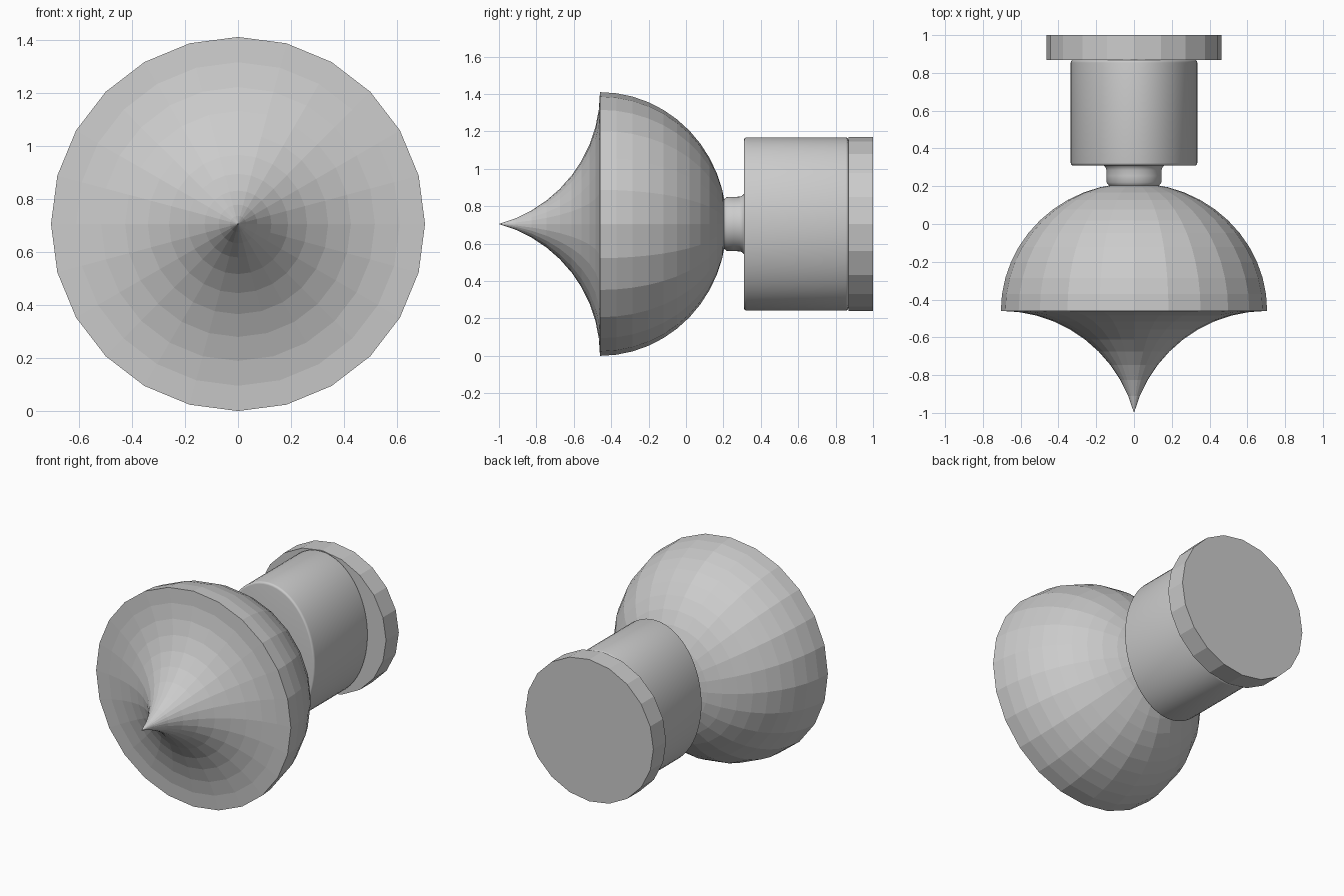
import bpy, bmesh
from math import sin, cos, pi, radians

if "Cube" in bpy.data.objects:
    bpy.data.objects.remove(bpy.data.objects["Cube"])

CZ = 0.705  # height of the shared axis, which runs along y


def lathe(name, profile, sides, x_scale=1.0, smooth=False):
    """Spin (radius, y) points, listed front to back, around the y axis."""
    bm = bmesh.new()
    rings = []
    for r, y in profile:
        if r < 1e-5:
            rings.append([bm.verts.new((0, y, CZ))])
        else:
            rings.append([bm.verts.new((r * x_scale * sin(2 * pi * i / sides), y,
                                        CZ + r * cos(2 * pi * i / sides)))
                          for i in range(sides)])
    for a, b in zip(rings, rings[1:]):
        for i in range(sides):
            j = (i + 1) % sides
            if len(a) == 1:
                bm.faces.new((a[0], b[i], b[j]))
            elif len(b) == 1:
                bm.faces.new((a[i], b[0], a[j]))
            else:
                bm.faces.new((a[i], b[i], b[j], a[j]))
    for ring in (rings[0], rings[-1]):
        if len(ring) > 1:
            bm.faces.new(ring)
    bmesh.ops.recalc_face_normals(bm, faces=bm.faces)
    mesh = bpy.data.meshes.new(name)
    bm.to_mesh(mesh)
    bm.free()
    ob = bpy.data.objects.new(name, mesh)
    bpy.context.collection.objects.link(ob)
    if smooth:
        bpy.ops.object.select_all(action='DESELECT')
        ob.select_set(True)
        bpy.context.view_layer.objects.active = ob
        bpy.ops.object.shade_smooth_by_angle(angle=radians(40))
    return ob


# Head: concave spike flowing into a faceted half dome
R, rim, front = 0.73, 0.705, -0.46
spike = [(0, -1.0)]
for k in range(3, 13):
    a = radians(7.5 * k)
    spike.append((rim - R * cos(a), front - R + R * sin(a)))
dome = [(rim * cos(radians(7.5 * k)), front + 0.677 * sin(radians(7.5 * k)))
        for k in range(1, 12)] + [(0, front + 0.677)]
lathe("spiked_dome_head", spike + dome, 24)

# Neck: short round stem flaring into the barrel
neck = [(0.12, 0.19), (0.135, 0.207), (0.145, 0.22), (0.145, 0.255)]
neck += [(0.175 - 0.03 * cos(radians(a)), 0.275 + 0.04 * sin(radians(a)))
         for a in (15, 30, 45, 60, 75, 90)]
lathe("neck", neck, 48, smooth=True)

# Barrel: oval drum with softened edges
b = 0.014
y0, y1, rb = 0.31, 0.868, 0.463
corner = [(rb - b + b * sin(radians(a)), b - b * cos(radians(a)))
          for a in (0, 22.5, 45, 67.5, 90)]
barrel = [(r, y0 + d) for r, d in corner] + [(r, y1 - d) for r, d in reversed(corner)]
lathe("oval_barrel", barrel, 64, x_scale=0.335 / rb, smooth=True)

# Base plate: plain faceted disc
lathe("base_disc", [(0.464, 0.868), (0.464, 1.0)], 20)
